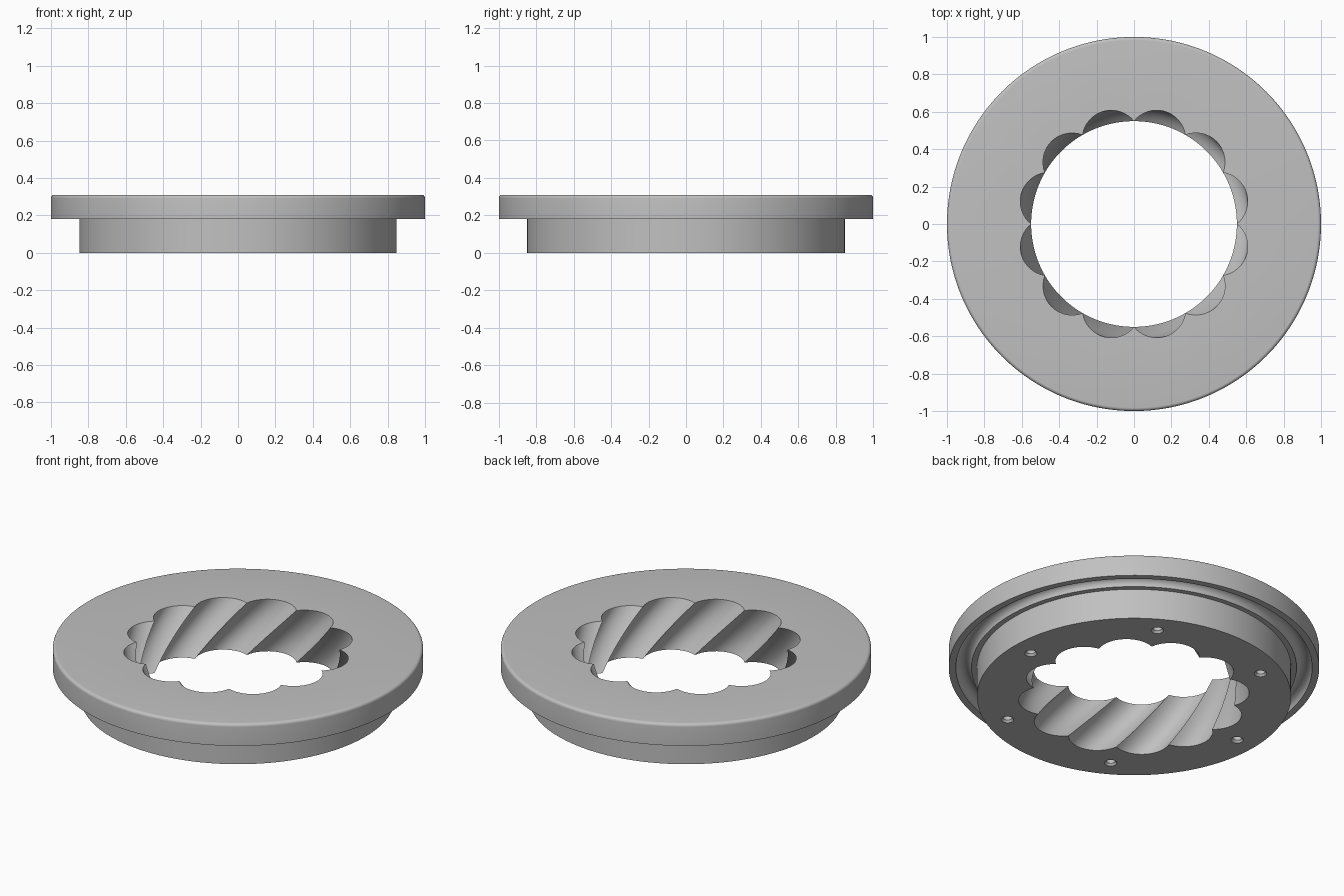
import bpy, bmesh
from math import sin, cos, pi, radians, atan2, hypot
from mathutils import Matrix

cube = bpy.data.objects.get("Cube")
if cube:
    bpy.data.objects.remove(cube, do_unlink=True)

HEIGHT, STEP_Z = 0.31, 0.18
FLANGE_R, DRUM_R = 1.0, 0.848
LOBES, SEGS = 12, 16
COUNT = LOBES * SEGS
CUSP_R, PEAK_R = 0.55, 0.624
TWIST_STEPS = 16

steel = bpy.data.materials.new("satin grey metal")
steel.use_nodes = True
GREY = (0.53, 0.53, 0.53, 1)
steel.diffuse_color = GREY
steel.node_tree.nodes["Principled BSDF"].inputs["Base Color"].default_value = GREY


def circle(radius, z, n=COUNT):
    return [(radius * cos(2 * pi * i / n), radius * sin(2 * pi * i / n), z) for i in range(n)]


def scallops(z, turn):
    """Ring of outward round lobes, turned about z."""
    half = pi / LOBES
    x, y = CUSP_R * cos(half), CUSP_R * sin(half)
    sag = PEAK_R - x
    r = (y * y + sag * sag) / (2 * sag)
    c = PEAK_R - r
    phi = atan2(y, x - c)
    ring = []
    for k in range(LOBES):
        for s in range(SEGS):
            t = phi * (2 * s / SEGS - 1)
            px, py = c + r * cos(t), r * sin(t)
            a = atan2(py, px) + (2 * k + 1) * half + turn
            d = hypot(px, py)
            ring.append((d * cos(a), d * sin(a), z))
    return ring


def bridge(bm, a, b, shift=0):
    n = len(a)
    for i in range(n):
        j = i - shift
        bm.faces.new((a[i], a[(i + 1) % n], b[(j + 1) % n], b[j % n]))


def add_rings(bm, rings):
    loops = [[bm.verts.new(p) for p in ring] for ring in rings]
    for a, b in zip(loops, loops[1:]):
        bridge(bm, a, b)
    return loops


def finish(bm, name):
    bmesh.ops.recalc_face_normals(bm, faces=bm.faces)
    mesh = bpy.data.meshes.new(name)
    bm.to_mesh(mesh)
    bm.free()
    mesh.materials.append(steel)
    obj = bpy.data.objects.new(name, mesh)
    bpy.context.collection.objects.link(obj)
    return obj


# Outer profile: rounded top edge, flange side, round groove below, drum
profile = []
FILLET = 0.018
for s in range(7):
    a = pi / 2 * (1 - s / 6)
    profile.append((FLANGE_R - FILLET + FILLET * cos(a), HEIGHT - FILLET + FILLET * sin(a)))
profile.append((FLANGE_R, STEP_Z))
GROOVE_R, GROOVE_W = 0.92, 0.042
for s in range(13):
    a = pi * s / 12
    profile.append((GROOVE_R + GROOVE_W * cos(a), STEP_Z + GROOVE_W * sin(a)))
profile += [(DRUM_R, STEP_Z), (DRUM_R, 0)]

# Flanged ring with twisted scalloped bore; the bore turns by one lobe
rings = [scallops(HEIGHT, 0)] + [circle(r, z) for r, z in profile]
for s in range(TWIST_STEPS):
    f = s / TWIST_STEPS
    rings.append(scallops(HEIGHT * f, -2 * pi / LOBES * f))
bm = bmesh.new()
loops = add_rings(bm, rings)
bridge(bm, loops[-1], loops[0], SEGS)
body = finish(bm, "flanged_ring")

# Six countersunk blind holes in the underside
bm = bmesh.new()
for k in range(6):
    hole = [circle(0.036, -0.01, 24), circle(0.034, 0, 24), circle(0.024, 0.012, 24), circle(0.024, 0.12, 24)]
    move = Matrix.Rotation(radians(60 * k), 4, "Z") @ Matrix.Translation((0.727, 0, 0))
    ends = add_rings(bm, hole)
    bm.faces.new(ends[0])
    bm.faces.new(ends[-1])
    bmesh.ops.transform(bm, matrix=move, verts=[v for loop in ends for v in loop])
cutter = finish(bm, "screw_hole_cutter")
cutter.hide_render = True

bpy.ops.object.select_all(action="DESELECT")
body.select_set(True)
bpy.context.view_layer.objects.active = body
cut = body.modifiers.new("screw_holes", "BOOLEAN")
cut.operation = "DIFFERENCE"
cut.solver = "EXACT"
cut.object = cutter
bpy.ops.object.modifier_apply(modifier=cut.name)
bpy.data.objects.remove(cutter, do_unlink=True)
bpy.ops.object.shade_smooth_by_angle(angle=radians(30))
